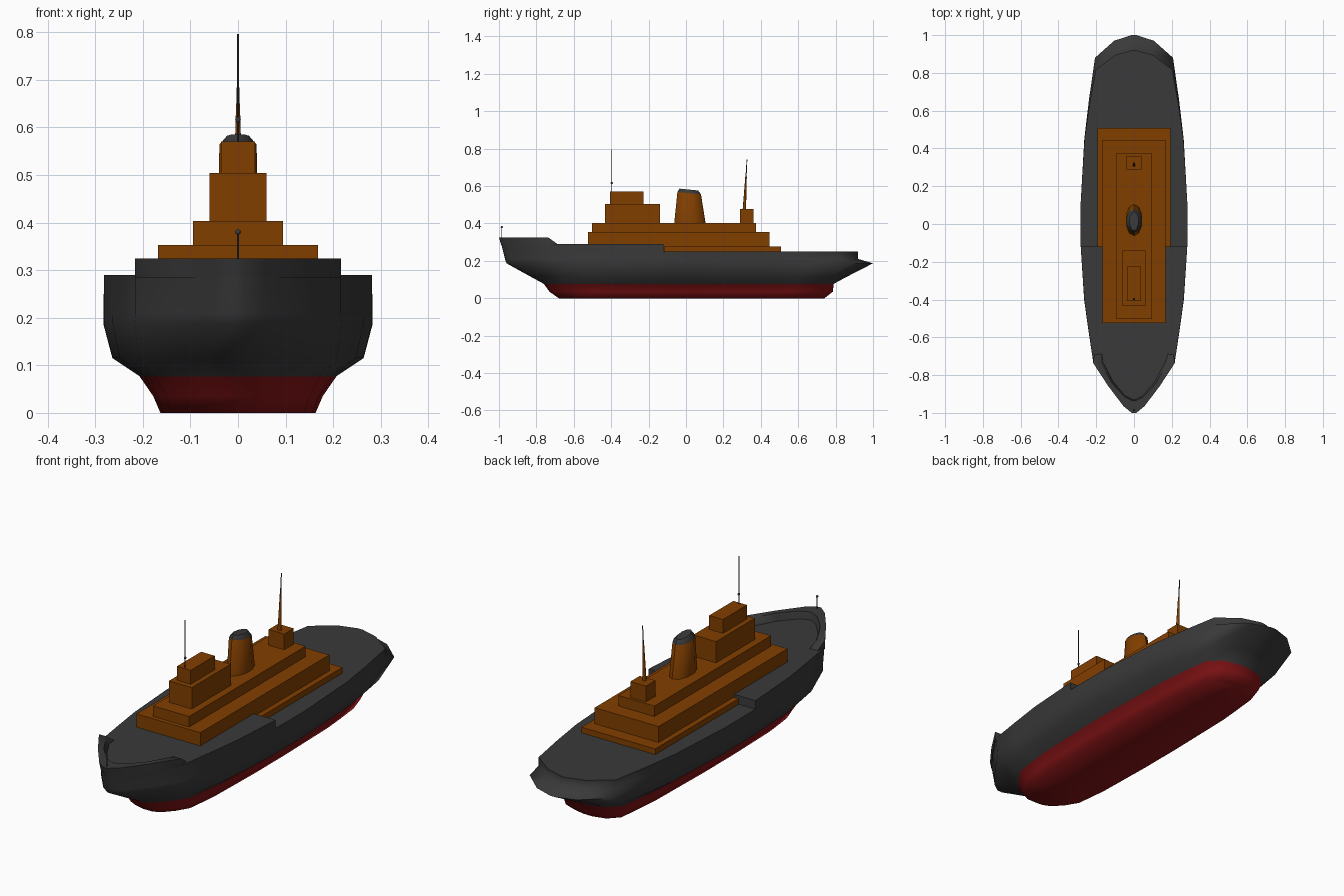
import bpy, bmesh, math
from mathutils import Vector

if "Cube" in bpy.data.objects:
    bpy.data.objects.remove(bpy.data.objects["Cube"])


def material(name, rgb):
    m = bpy.data.materials.new(name)
    m.diffuse_color = (*rgb, 1)
    m.use_nodes = True
    m.node_tree.nodes["Principled BSDF"].inputs["Base Color"].default_value = m.diffuse_color
    return m


GREY = material("hull grey", (0.041, 0.041, 0.041))
BROWN = material("superstructure brown", (0.222, 0.049, 0.0))
RED = material("bottom red", (0.24, 0.007, 0.008))


def finish(bm, name, mats, smooth=None):
    bmesh.ops.recalc_face_normals(bm, faces=bm.faces)
    me = bpy.data.meshes.new(name)
    bm.to_mesh(me)
    bm.free()
    ob = bpy.data.objects.new(name, me)
    bpy.context.collection.objects.link(ob)
    for m in mats:
        me.materials.append(m)
    if smooth:
        bpy.context.view_layer.objects.active = ob
        ob.select_set(True)
        bpy.ops.object.shade_smooth_by_angle(angle=math.radians(smooth))
        ob.select_set(False)
    return ob


def box(name, hx, y0, y1, z0, z1, mat):
    bm = bmesh.new()
    bmesh.ops.create_cube(bm, size=1)
    for v in bm.verts:
        v.co = Vector((v.co.x * 2 * hx, (y0 + y1) / 2 + v.co.y * (y1 - y0),
                       (z0 + z1) / 2 + v.co.z * (z1 - z0)))
    return finish(bm, name, [mat])


def loft(bm, rings, closed=True):
    """Join equal rings of points, optionally capping both ends."""
    loops = [[bm.verts.new(p) for p in r] for r in rings]
    n = len(loops[0])
    faces = []
    for k, (a, b) in enumerate(zip(loops, loops[1:])):
        for i in range(n):
            j = (i + 1) % n
            f = bm.faces.new((a[i], a[j], b[j], b[i]))
            faces.append((f, k))
    if closed:
        faces.append((bm.faces.new(loops[0]), 0))
        faces.append((bm.faces.new(loops[-1]), len(rings) - 1))
    return loops, faces


def rod(name, p0, p1, r0, r1, mat, sides=8):
    rings = [[Vector(p) + Vector((r * math.cos(a), r * math.sin(a), 0))
              for a in (2 * math.pi * i / sides for i in range(sides))]
             for p, r in ((p0, r0), (p1, r1))]
    bm = bmesh.new()
    loft(bm, rings)
    return finish(bm, name, [mat], 50)


def ball(name, p, r, mat):
    bm = bmesh.new()
    bmesh.ops.create_uvsphere(bm, u_segments=8, v_segments=6, radius=r)
    bmesh.ops.translate(bm, verts=bm.verts, vec=p)
    return finish(bm, name, [mat], 60)


# Hull: half outline as (y, half width), reused at every level
OUTLINE = [(-1, 0.012), (-0.965, 0.055), (-0.86, 0.135), (-0.74, 0.215), (-0.57, 0.24),
           (-0.4, 0.263), (-0.12, 0.282), (-0.119, 0.282), (0.1, 0.283), (0.45, 0.262),
           (0.66, 0.236), (0.88, 0.203), (0.97, 0.1), (1, 0.012)]


def squeeze(y, front, back):
    if y < -0.4:
        return -0.4 + (y + 0.4) * (-0.4 - front) / 0.6
    if y > 0.45:
        return 0.45 + (y - 0.45) * (back - 0.45) / 0.55
    return y


def level(front, back, width, power, z):
    half = [(width * (w / 0.283) ** power, squeeze(y, front, back),
             z if z is not None else (0.29 if y < -0.1195 else 0.25)) for y, w in OUTLINE]
    return half + [(-x, y, h) for x, y, h in reversed(half)]


rings = [level(-0.68, 0.74, 0.163, 0.6, 0), level(-0.73, 0.785, 0.178, 0.6, 0.035),
         level(-0.76, 0.79, 0.207, 0.65, 0.077), level(-0.83, 0.86, 0.264, 0.85, 0.115),
         level(-0.96, 1.0, 0.283, 0.95, 0.187), level(-0.968, 0.92, 0.283, 1, 0.21),
         level(-0.988, 0.92, 0.283, 1, None)]
bm = bmesh.new()
loops, faces = loft(bm, rings, closed=False)
for f, k in faces:
    f.material_index = 1 if k < 2 else 0
for loop, idx in ((loops[0], 1), (loops[-1], 0)):
    n = len(loop)
    for i in range(n // 2 - 1):
        f = bm.faces.new((loop[i], loop[i + 1], loop[n - 2 - i], loop[n - 1 - i]))
        f.material_index = idx
finish(bm, "hull", [GREY, RED], 78)

# Bow bulwark: U-shaped rail standing on the foredeck with sloped ends
outer = [(0.209, -0.69), (0.217, -0.735), (0.135, -0.86), (0.055, -0.965), (0.012, -1)]
inner = [(0.18, -0.69), (0.178, -0.735), (0.115, -0.845), (0.05, -0.915), (0.01, -0.935)]
outer += [(-x, y) for x, y in reversed(outer)]
inner += [(-x, y) for x, y in reversed(inner)]
bm = bmesh.new()
sections = []
for i, (o, n) in enumerate(zip(outer, inner)):
    top = 0.292 if i in (0, len(outer) - 1) else 0.324
    low = o[1] + 0.012 * max(0, (-o[1] - 0.74) / 0.26)
    sections.append([(o[0], low, 0.285), (o[0], o[1], top), (*n, top),
                     (n[0] * 0.93, n[1] + 0.008, 0.285)])
loft(bm, sections)
finish(bm, "bow_bulwark", [GREY], 62)

# Superstructure tiers
box("lower_walkway", 0.194, -0.118, 0.508, 0.24, 0.277, BROWN)
box("main_deckhouse", 0.168, -0.523, 0.446, 0.24, 0.353, BROWN)
box("upper_deckhouse", 0.095, -0.503, 0.373, 0.35, 0.403, BROWN)
box("bridge", 0.06, -0.433, -0.14, 0.40, 0.504, BROWN)
box("bridge_top", 0.036, -0.407, -0.226, 0.50, 0.57, BROWN)
box("mast_house", 0.041, 0.289, 0.36, 0.40, 0.478, BROWN)


# Funnel: tapered oval with a slanted dark cap
def oval(cy, hx, hy, z, tilt):
    pts = []
    for i in range(10):
        a = 2 * math.pi * (i + 0.5) / 10
        y = hy * math.sin(a)
        pts.append((hx * math.cos(a), cy + y, z - tilt * y))
    return pts


bm = bmesh.new()
_, faces = loft(bm, [oval(0.021, 0.045, 0.084, 0.40, 0), oval(0.017, 0.041, 0.063, 0.562, 0.1),
                     oval(0.015, 0.024, 0.05, 0.581, 0.1)])
for f, k in faces:
    f.material_index = 1 if k >= 1 else 0
finish(bm, "funnel", [BROWN, GREY], 40)

# Masts and bow staff
rod("fore_mast", (0, -0.397, 0.568), (0, -0.397, 0.796), 0.002, 0.002, GREY)
ball("fore_mast_lamp", (0, -0.397, 0.616), 0.006, GREY)
rod("aft_mast", (0, 0.312, 0.476), (0, 0.321, 0.65), 0.009, 0.004, BROWN)
rod("aft_mast_tip", (0, 0.321, 0.65), (0, 0.326, 0.742), 0.003, 0.002, GREY)
rod("bow_staff", (0, -0.985, 0.32), (0, -0.985, 0.38), 0.002, 0.002, GREY)
ball("bow_staff_lamp", (0, -0.985, 0.38), 0.006, GREY)
